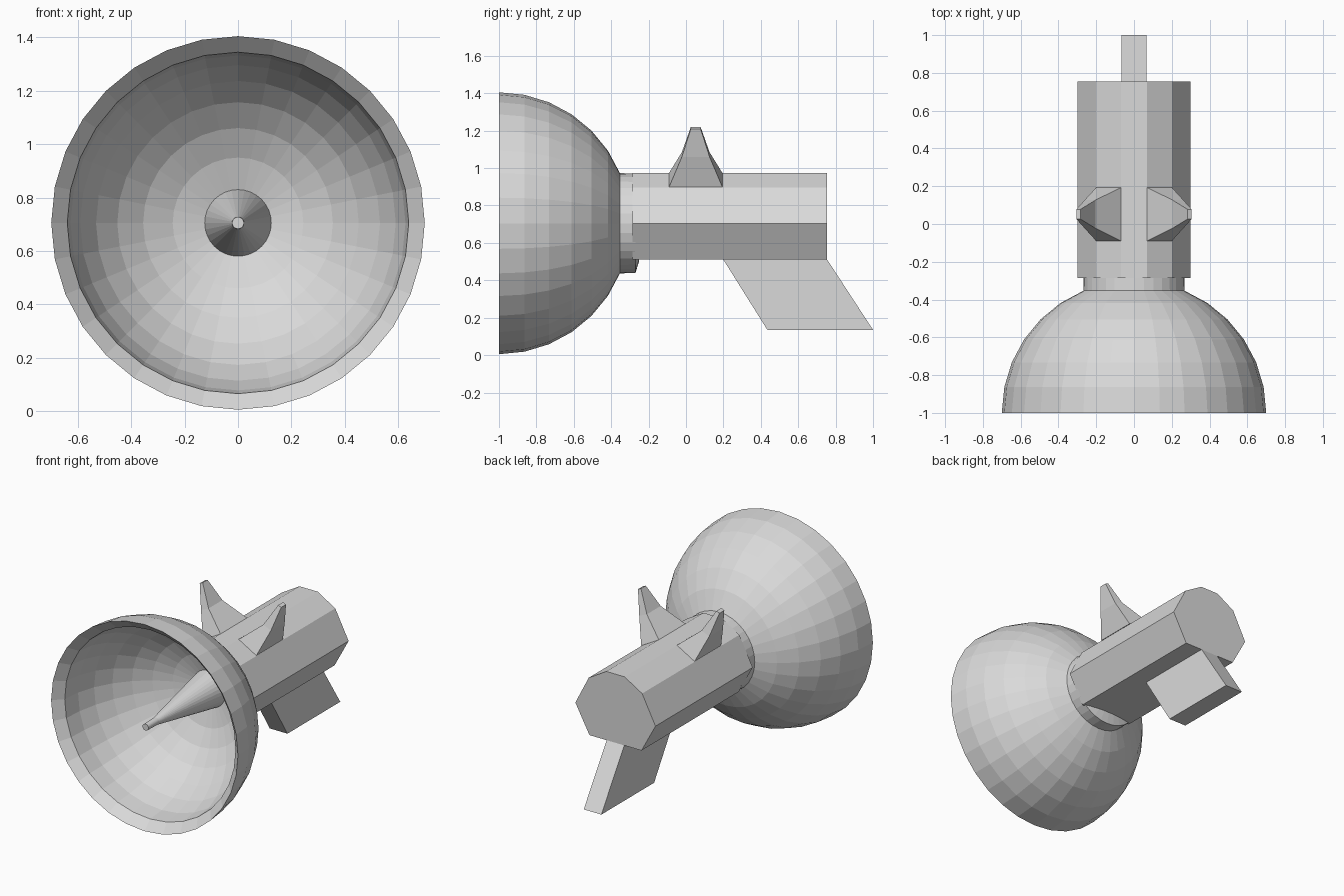
import bpy
import bmesh
from math import sin, cos, pi

if "Cube" in bpy.data.objects:
    bpy.data.objects.remove(bpy.data.objects["Cube"])

AXIS_Z = 0.705   # height of the barrel axis
SEGMENTS = 32

grey = bpy.data.materials.new("light grey")
grey.use_nodes = True
grey.diffuse_color = (0.7, 0.7, 0.7, 1)
grey.node_tree.nodes["Principled BSDF"].inputs["Base Color"].default_value = (0.7, 0.7, 0.7, 1)


def loft(name, rings, cap_start=True, cap_end=True):
    """Bridge matching rings of points into one flat-shaded object."""
    bm = bmesh.new()
    loops = [[bm.verts.new(p) for p in ring] for ring in rings]
    for a, b in zip(loops, loops[1:]):
        n = len(a)
        for i in range(n):
            j = (i + 1) % n
            bm.faces.new((a[i], a[j], b[j], b[i]))
    if cap_start:
        bm.faces.new(loops[0])
    if cap_end:
        bm.faces.new(loops[-1])
    bmesh.ops.recalc_face_normals(bm, faces=bm.faces)
    mesh = bpy.data.meshes.new(name)
    bm.to_mesh(mesh)
    bm.free()
    mesh.materials.append(grey)
    obj = bpy.data.objects.new(name, mesh)
    bpy.context.scene.collection.objects.link(obj)
    return obj


def lathe(name, profile, **caps):
    """Turn (radius, y) points around the barrel axis."""
    angles = [2 * pi * i / SEGMENTS for i in range(SEGMENTS)]
    rings = [[(r * sin(a), y, AXIS_Z + r * cos(a)) for a in angles] for r, y in profile]
    return loft(name, rings, **caps)


def arc(radius, start_y, steps):
    """Dome profile, from the open rim towards the back."""
    return [(radius * cos(i * pi / 16), start_y + radius * sin(i * pi / 16))
            for i in range(steps)]


# Dish: outer dome, bevelled rim and inner dome
outer = arc(0.70, -1.0, 7)
inner = arc(0.64, -0.94, 8)
lathe("dish", outer[::-1] + inner, cap_start=False, cap_end=False)

# Emitter: cone growing out of the dish, ending in a thin rod
lathe("emitter", [inner[-1], (0.025, -0.88), (0.022, -0.99)], cap_start=False)

# Neck between dish and body
lathe("neck", [outer[-1], (0.266, -0.27), (0.20, -0.25)], cap_start=False)

# Body: prism along y
half = [(0.068, 0.975), (0.20, 0.897), (0.30, 0.703), (0.195, 0.51)]
section = half + [(-x, z) for x, z in reversed(half)]
loft("body", [[(x, y, z) for x, z in section] for y in (-0.285, 0.755)])

# Raked grip
grip = [(0.20, 0.51), (0.755, 0.51), (1.0, 0.135), (0.435, 0.135)]
loft("grip", [[(x, y, z) for y, z in grip] for x in (-0.066, 0.066)])

# Pair of curved fins: inner point, outer point, half length
stations = [((0.068, 0.975), (0.20, 0.90), 0.142),
            ((0.205, 1.085), (0.262, 1.06), 0.074),
            ((0.283, 1.22), (0.305, 1.21), 0.026)]
for side, name in ((1, "left_fin"), (-1, "right_fin")):
    rings = []
    for (xi, zi), (xo, zo), h in stations:
        rings.append([(side * xi, 0.052 - h, zi), (side * xi, 0.052 + h, zi),
                      (side * xo, 0.052 + h, zo), (side * xo, 0.052 - h, zo)])
    loft(name, rings)
